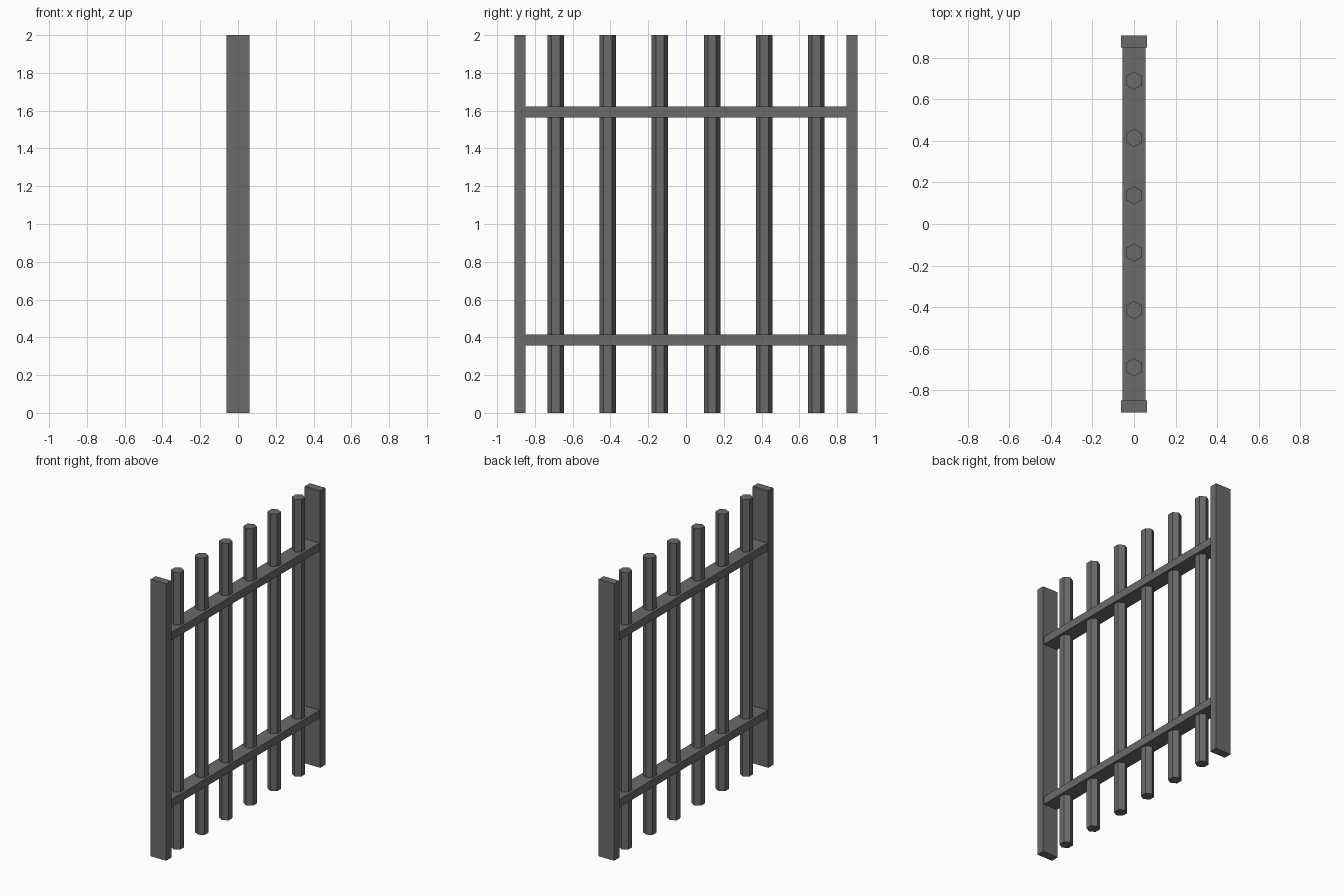
import bpy

if "Cube" in bpy.data.objects:
    bpy.data.objects.remove(bpy.data.objects["Cube"])

# dark iron
iron = bpy.data.materials.new("dark_iron")
iron.diffuse_color = (0.145, 0.145, 0.145, 1)
iron.use_nodes = True
iron.node_tree.nodes["Principled BSDF"].inputs["Base Color"].default_value = iron.diffuse_color


def finish(name):
    ob = bpy.context.object
    ob.name = name
    ob.data.materials.append(iron)
    return ob


def box(name, size, center):
    bpy.ops.mesh.primitive_cube_add(size=1, location=center)
    ob = finish(name)
    ob.scale = size
    bpy.ops.object.transform_apply(location=False, rotation=False, scale=True)


# side posts
for label, s in (("left", -1), ("right", 1)):
    box(f"{label}_post", (0.124, 0.058, 2.0), (0, s * 0.879, 1.0))

# horizontal rails between the posts
for label, z in (("lower", 0.386), ("upper", 1.593)):
    box(f"{label}_rail", (0.112, 1.70, 0.057), (0, 0, z))

# six hexagonal bars passing through the rails
for i in range(6):
    bpy.ops.mesh.primitive_cylinder_add(
        vertices=6, radius=0.044, depth=2.0,
        location=(0, (i - 2.5) * 0.276, 1.0))
    finish(f"bar_{i + 1}")
